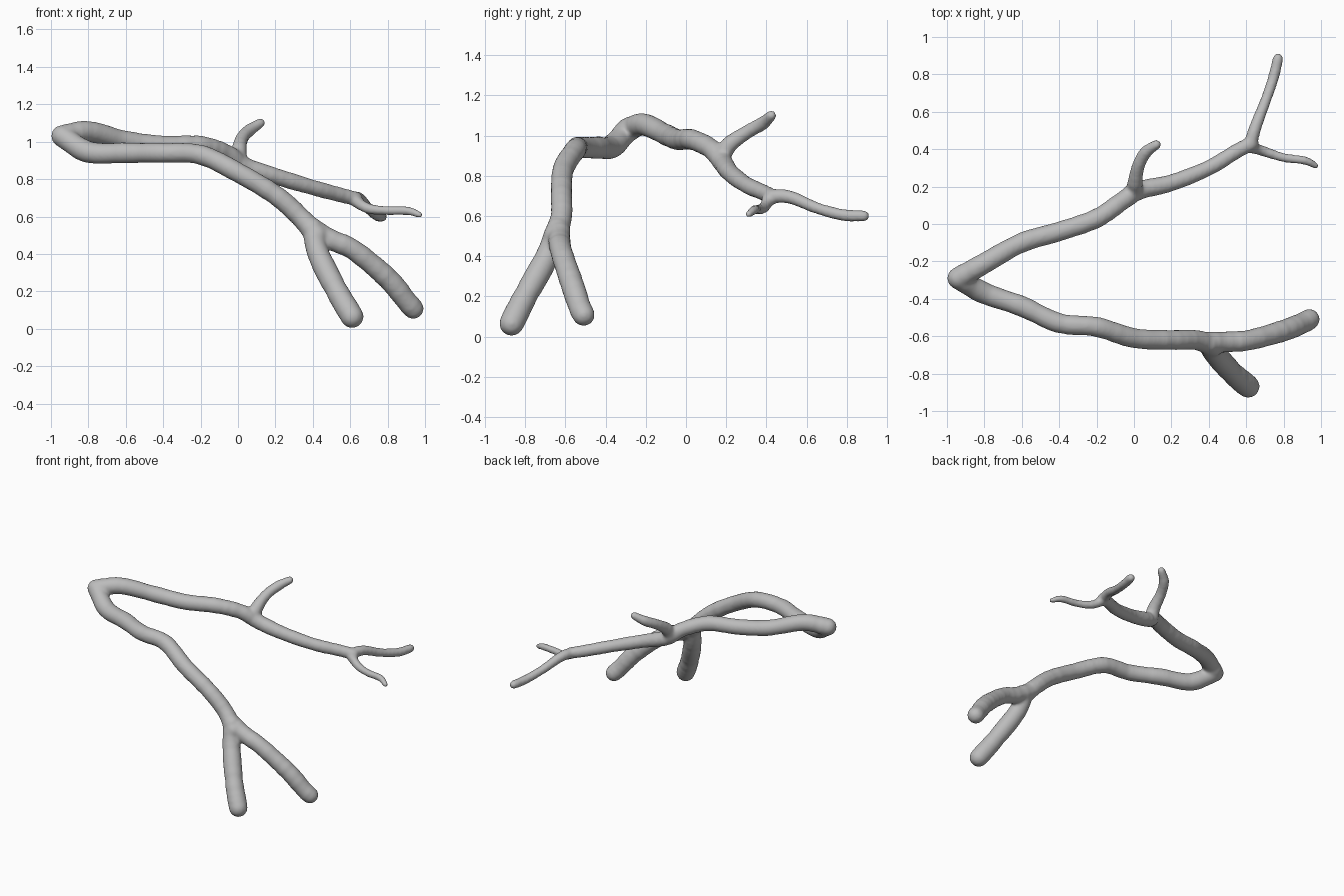
import bpy, bmesh, math, random
from mathutils import Vector

random.seed(4)
cube = bpy.data.objects.get("Cube")
if cube:
    bpy.data.objects.remove(cube)

bark = bpy.data.materials.new("grey bark")
bark.use_nodes = True
bark.diffuse_color = (0.5, 0.5, 0.5, 1)
bark.node_tree.nodes["Principled BSDF"].inputs["Base Color"].default_value = (0.5, 0.5, 0.5, 1)

SIDES, STEPS = 20, 8

# Centre lines: x, y, z, radius
front_limb = [(-.94, -.29, 1.03, .06), (-.8, -.37, .945, .058), (-.6, -.44, .94, .055),
              (-.4, -.53, .94, .053), (-.2, -.55, .93, .053), (0, -.61, .835, .053),
              (.2, -.62, .715, .054), (.33, -.62, .6, .054), (.42, -.65, .5, .06)]
front_fork = [(.4, -.64, .54, .055), (.43, -.69, .4, .06), (.53, -.8, .2, .06), (.61, -.868, .065, .063)]
side_fork = [(.39, -.63, .54, .055), (.5, -.63, .475, .056), (.62, -.62, .42, .056),
             (.8, -.57, .27, .058), (.9, -.53, .15, .057), (.937, -.51, .108, .057)]
back_limb = [(-.94, -.29, 1.03, .06), (-.8, -.21, 1.055, .055), (-.6, -.1, 1.005, .053),
             (-.4, -.04, .98, .052), (-.2, .03, .98, .051), (-.06, .125, .935, .05),
             (.03, .18, .87, .05), (.2, .22, .815, .045), (.4, .3, .755, .042),
             (.55, .39, .715, .04), (.63, .43, .695, .038)]
upper_twig = [(0, .175, .88, .045), (.005, .21, .95, .042), (.02, .3, 1.015, .035),
              (.06, .38, 1.06, .034), (.12, .425, 1.1, .026)]
long_twig = [(.62, .42, .7, .036), (.65, .52, .693, .033), (.7, .65, .64, .029),
             (.745, .78, .605, .03), (.77, .885, .6, .029)]
short_twig = [(.6, .42, .705, .036), (.69, .39, .645, .028), (.8, .355, .632, .024),
              (.91, .34, .63, .023), (.972, .312, .608, .018)]


def smooth_path(points):
    """Catmull-Rom through position and radius, with rounded ends."""
    p = [Vector(q) for q in points]
    p = [2 * p[0] - p[1]] + p + [2 * p[-1] - p[-2]]
    out = []
    for a, b, c, d in zip(p, p[1:], p[2:], p[3:]):
        for i in range(STEPS):
            t = i / STEPS
            out.append(0.5 * (2 * b + (c - a) * t + (2 * a - 5 * b + 4 * c - d) * t * t
                              + (3 * b - a - 3 * c + d) * t ** 3))
    out.append(p[-2])
    stations = [(q.xyz, q.w * random.uniform(.97, 1.03)) for q in out]

    def cap(end, inner):
        centre, r = end
        axis = (centre - inner[0]).normalized()
        angles = [math.pi / 2 * k / 6 for k in range(1, 6)]
        return [(centre + axis * r * math.sin(a), r * math.cos(a)) for a in angles]

    head = cap(stations[0], stations[1])
    tail = cap(stations[-1], stations[-2])
    return head[::-1] + stations + tail


def add_limb(bm, points):
    path = smooth_path(points)
    rings, side, last = [], None, None
    for i, (centre, r) in enumerate(path):
        axis = (path[min(i + 1, len(path) - 1)][0] - path[max(i - 1, 0)][0]).normalized()
        side = axis.orthogonal() if side is None else last.rotation_difference(axis) @ side
        side = (side - axis * side.dot(axis)).normalized()
        other, last = axis.cross(side), axis
        rings.append([bm.verts.new(centre + r * (side * math.cos(a) + other * math.sin(a)))
                      for a in (math.tau * k / SIDES for k in range(SIDES))])
    for lo, hi in zip(rings, rings[1:]):
        for k in range(SIDES):
            n = (k + 1) % SIDES
            bm.faces.new((lo[k], lo[n], hi[n], hi[k]))
    bm.faces.new(rings[0][::-1])
    bm.faces.new(rings[-1])


# All limbs in one mesh, fused into a single skin
bm = bmesh.new()
for limb in (front_limb, front_fork, side_fork, back_limb, upper_twig, long_twig, short_twig):
    add_limb(bm, limb)
mesh = bpy.data.meshes.new("forked_branch")
bm.to_mesh(mesh)
bm.free()
mesh.materials.append(bark)
branch = bpy.data.objects.new("forked_branch", mesh)
bpy.context.collection.objects.link(branch)

fuse = branch.modifiers.new("fuse", "REMESH")
fuse.mode = "VOXEL"
fuse.voxel_size = 0.01
fuse.use_smooth_shade = True
soften = branch.modifiers.new("soften", "SMOOTH")
soften.factor = 0.5
soften.iterations = 8
